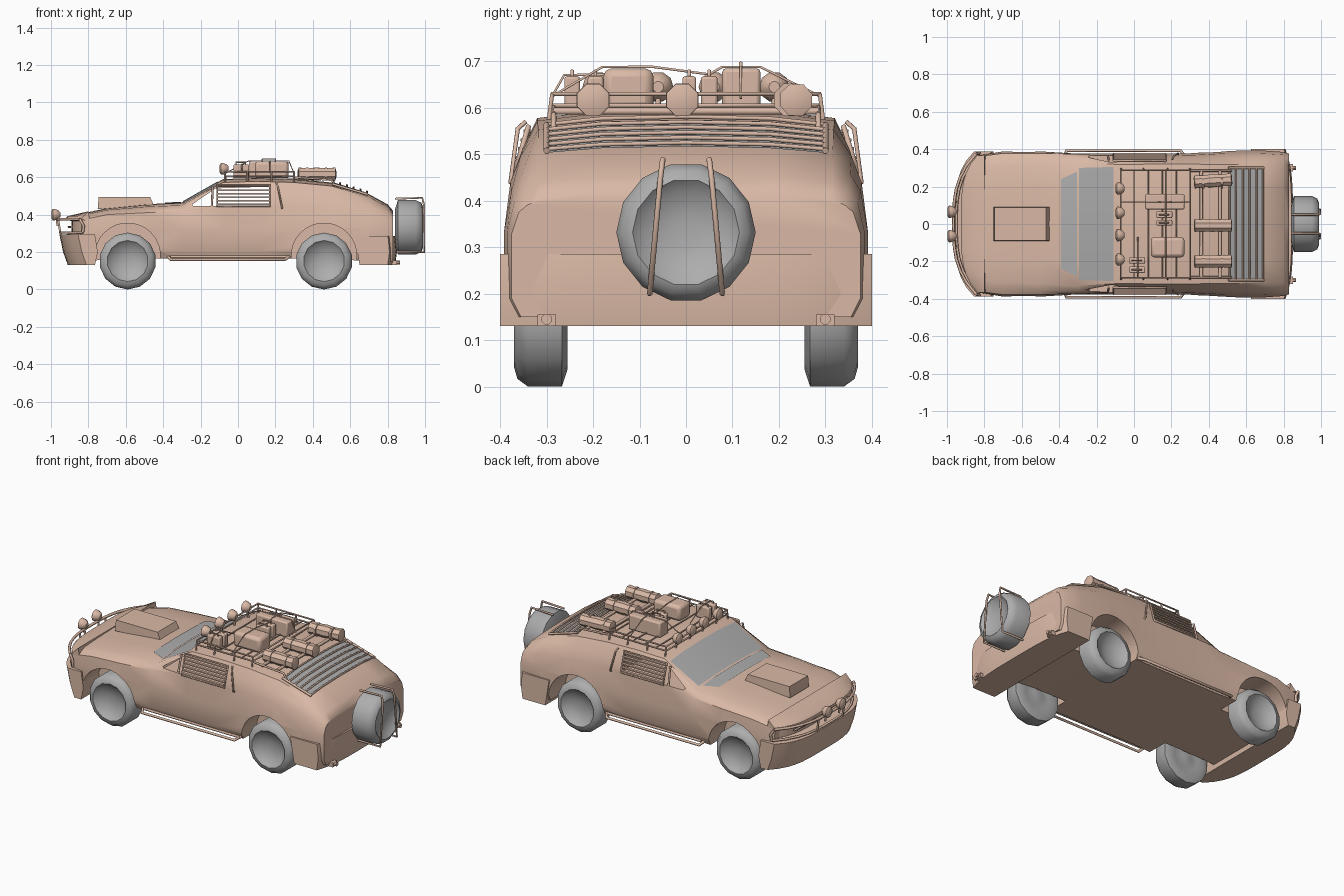
import bpy, bmesh, math
from mathutils import Vector, Matrix

if "Cube" in bpy.data.objects:
    bpy.data.objects.remove(bpy.data.objects["Cube"])

def mat(name, rgb):
    m = bpy.data.materials.new(name)
    m.diffuse_color = (*rgb, 1)
    m.use_nodes = True
    m.node_tree.nodes["Principled BSDF"].inputs["Base Color"].default_value = m.diffuse_color
    return m

TAN = mat("tan paint", (0.70, 0.485, 0.38))
GREY = mat("grey glass and rubber", (0.42, 0.42, 0.42))

def make(name, verts, faces, m=TAN, smooth=35):
    bm = bmesh.new()
    vs = [bm.verts.new(v) for v in verts]
    for f in faces:
        bm.faces.new([vs[i] for i in f])
    bmesh.ops.recalc_face_normals(bm, faces=bm.faces)
    me = bpy.data.meshes.new(name)
    bm.to_mesh(me)
    bm.free()
    me.materials.append(m)
    ob = bpy.data.objects.new(name, me)
    bpy.context.collection.objects.link(ob)
    bpy.ops.object.select_all(action='DESELECT')
    ob.select_set(True)
    bpy.context.view_layer.objects.active = ob
    if smooth:
        bpy.ops.object.shade_smooth_by_angle(angle=math.radians(smooth))
    return ob

def loft(name, rings, m=TAN, smooth=35, caps=True):
    n = len(rings[0])
    faces = [(i*n+j, i*n+(j+1) % n, (i+1)*n+(j+1) % n, (i+1)*n+j)
             for i in range(len(rings)-1) for j in range(n)]
    if caps:
        faces += [tuple(range(n)), tuple(range((len(rings)-1)*n, len(rings)*n))]
    return make(name, [v for r in rings for v in r], faces, m, smooth)

def box(name, x, y, z, m=TAN, bevel=0.0):
    ob = loft(name, [[(a, y[0], z[0]), (a, y[1], z[0]), (a, y[1], z[1]), (a, y[0], z[1])] for a in x], m, 40)
    if bevel:
        b = ob.modifiers.new("bevel", 'BEVEL')
        b.width, b.segments = bevel, 2
    return ob

def lathe(name, profile, axis, loc, n=14, m=TAN, smooth=35):
    # profile of (radius, distance along axis)
    rot = Vector((0, 0, 1)).rotation_difference(Vector(axis)).to_matrix()
    rings = [[Vector(loc) + rot @ Vector((r*math.cos(2*math.pi*(i+.5)/n), r*math.sin(2*math.pi*(i+.5)/n), d))
              for i in range(n)] for r, d in profile]
    return loft(name, rings, m, smooth)

def tube(name, pts, r=0.006, cyclic=False):
    cu = bpy.data.curves.new(name, 'CURVE')
    cu.dimensions, cu.bevel_depth, cu.bevel_resolution, cu.use_fill_caps = '3D', r, 1, True
    sp = cu.splines.new('POLY')
    sp.points.add(len(pts)-1)
    for p, c in zip(sp.points, pts):
        p.co = (*c, 1)
    sp.use_cyclic_u = cyclic
    cu.materials.append(TAN)
    ob = bpy.data.objects.new(name, cu)
    bpy.context.collection.objects.link(ob)
    bpy.ops.object.select_all(action='DESELECT')
    ob.select_set(True)
    bpy.context.view_layer.objects.active = ob
    bpy.ops.object.convert(target='MESH')
    return ob

def cut(ob, cutter):
    cutter.hide_render = True
    md = ob.modifiers.new("cut", 'BOOLEAN')
    md.operation, md.object, md.solver = 'DIFFERENCE', cutter, 'EXACT'
    bpy.context.view_layer.objects.active = ob
    bpy.ops.object.modifier_apply(modifier="cut")
    bpy.data.objects.remove(cutter)

# body shell: x, floor z, sill width, belt z, shoulder w, shoulder z, top w, top z, centre z
ST = [(-.84, .15, .365, .31, .36, .37, .30, .395, .405), (-.70, .16, .388, .33, .378, .40, .31, .425, .435),
      (-.50, .165, .388, .33, .378, .41, .32, .442, .455), (-.30, .165, .376, .32, .372, .42, .33, .45, .465),
      (-.08, .165, .376, .32, .366, .45, .318, .572, .590), (.10, .165, .376, .32, .366, .45, .32, .578, .597),
      (.30, .165, .378, .32, .368, .45, .32, .572, .592), (.50, .165, .392, .33, .378, .44, .318, .553, .572),
      (.70, .15, .392, .33, .376, .42, .315, .495, .51), (.80, .15, .385, .33, .37, .395, .315, .442, .455),
      (.83, .15, .375, .33, .36, .375, .31, .405, .42)]

def top_z(x, y):
    for a, b in zip(ST, ST[1:]):
        if a[0] <= x <= b[0]:
            t = (x-a[0])/(b[0]-a[0])
            w, zt, zc = [a[k]+t*(b[k]-a[k]) for k in (6, 7, 8)]
            u = abs(y)/w
            return zc-.004*u/.6 if u < .6 else zc-.004+(zt-zc+.004)*(u-.6)/.4

rings = []
for x, zb, w, zs, wh, zh, wt, zt, zc in ST:
    half = [(w-.02, zb), (w, zb+.04), (w, zs), (wh, zh), ((wh+wt)/2+.008, (zh+zt)/2), (wt, zt), (wt*.6, zc-.004)]
    rings.append([(x, 0, zb)] + [(x, y, z) for y, z in half] + [(x, 0, zc)] + [(x, -y, z) for y, z in half[::-1]])
body = loft("body_shell", rings, smooth=40)

# wheel arches and open side windows
for x in (-.59, .46):
    for s in (1, -1):
        cut(body, lathe("arch_cutter", [(.175, 0), (.175, .3)], (0, s, 0), (x, s*.235, .18), 28))
win = [(-.245, .455), (-.12, .54), (.17, .55), (.17, .445), (-.24, .445)]
cut(body, loft("window_cutter", [[(x, y, z) for x, z in win] for y in (-.5, .5)], smooth=0))
bpy.ops.object.select_all(action='DESELECT')
body.select_set(True)
bpy.ops.object.shade_smooth_by_angle(angle=math.radians(40))

# bumpers and grille wrapped round the ends
def wrap(name, prof, ymax, bend, x_lim):
    rs = []
    for i in range(17):
        y = ymax*(i/8-1)
        d = bend*abs(i/8-1)**4
        rs.append([(x+(d if (x-x_lim)*bend < 0 else 0), y, z) for x, z in prof])
    loft(name, rs)
wrap("front_bumper", [(-.955, .295), (-.935, .2), (-.91, .13), (-.765, .13), (-.75, .2), (-.765, .295)], .388, .10, -.85)
wrap("grille", [(-.93, .29), (-.89, .305), (-.89, .365), (-.925, .378), (-.91, .392), (-.80, .418), (-.78, .30)], .365, .085, -.85)
wrap("rear_bumper", [(.842, .285), (.85, .2), (.84, .13), (.65, .13), (.625, .285)], .40, -.04, .75)
tube("grille_bar", [(-.89, -.25, .335), (-.905, 0, .335), (-.89, .25, .335)], .006)

# glass plates following the top surface
def plate(name, x0, w0, x1, w1):
    us = [-1, -.6, 0, .6, 1]
    v = [(x, w*u, top_z(x, w*u)+.004) for x, w in ((x0, w0), (x1, w1)) for u in us]
    make(name, v, [(i, i+1, i+6, i+5) for i in range(4)], GREY)
plate("windshield", -.295, .30, -.11, .305)
plate("cowl_panel", -.39, .24, -.305, .28)
plate("rear_window", .505, .30, .69, .30)
for i in range(6):
    x = .51+i*.036
    x = min(x, .692)
    tube("rear_louvre", [(x, u*.3, top_z(x, u*.3)+.012) for u in (-1, -.6, 0, .6, 1)], .005)
for s in (1, -1):
    tube("rear_louvre_frame", [(x, s*.3, top_z(x, .3)+.01) for x in (.505, .695)], .007)

# hood scoop
loft("hood_scoop", [[(-.75, y, .43), (-.745, y*.97, .495), (-.47, y*.97, .495), (-.45, y, .45)]
                    for y in (-.09, .09)], smooth=0)

# wheels and spare
TYRE = [(.03, .0), (.08, .012), (.115, 0), (.152, .012), (.152, .085), (.135, .108), (.11, .115), (.085, .09), (.03, .075)]
for x in (-.59, .46):
    for s in (1, -1):
        lathe("wheel", TYRE, (0, s, 0), (x, s*.255, .152), 14, GREY, 50)
lathe("spare_wheel", [(.1, 0), (.15, .015), (.15, .11), (.135, .14), (.115, .148), (.09, .125), (.03, .115)],
      (1, 0, 0), (.84, 0, .332), 14, GREY, 50)
for s in (1, -1):
    tube("spare_strap", [(.84, s*.05, .485), (.985, s*.05, .49), (.995, s*.055, .45), (.995, s*.078, .20), (.84, s*.078, .2)], .006)
    box("tow_mount", (.82, .85), (s*.30-.02, s*.30+.02), (.13, .155))
    lathe("tow_hook", [(.008, 0), (.012, .01), (.012, .025)], (1, 0, 0), (.84, s*.30, .145), 8)

# side steps, window louvres, pillar bars
for s in (1, -1):
    tube("side_step", [(-.38, s*.35, .18), (-.36, s*.392, .16), (.25, s*.392, .16), (.28, s*.35, .18)], .008)
    tube("side_step_inner", [(-.36, s*.37, .175), (.27, s*.37, .175)], .007)
    wy = lambda z: .375-(z-.44)*.3
    for i in range(6):
        z = .455+i*.019
        box("window_slat", (-.11, .17), (s*wy(z)-.008, s*wy(z)+.008), (z-.0035, z+.0035))
    tube("window_frame", [(x, s*wy(z), z) for x, z in ((-.11, .445), (-.11, .56), (.17, .56), (.17, .445))], .006, True)
    tube("pillar_bar", [(.205, s*.345, .57), (.212, s*.362, .555), (.235, s*.378, .44), (.235, s*.36, .43)], .005)
    tube("window_post", [(-.14, s*.365, .445), (-.135, s*.34, .55)], .006)

# front bull bar
def arc(x, z, w, b):
    return [(x+b*abs(i/6-1)**3, w*(i/6-1), z) for i in range(13)]
tube("bull_bar_upper", arc(-.965, .375, .375, .12), .008)
tube("bull_bar_lower", arc(-.95, .305, .375, .12), .007)
for s in (1, -1):
    tube("bull_bar_end", [(-.845, s*.375, .375), (-.825, s*.38, .34), (-.83, s*.375, .305)], .008)
    tube("bull_bar_post", [(-.962, s*.12, .375), (-.948, s*.12, .29)], .006)

# lamps
LAMP = [(.012, -.02), (.026, -.008), (.033, .012), (.033, .02), (.02, .028)]
lamps = [(-.97, y, .40) for y in (-.065, .065)] + [(-.07, y, .645) for y in (-.19, -.06, .06, .19)]
for x, y, z in lamps:
    lathe("lamp", LAMP, (-1, 0, 0), (x, y, z), 10)
    tube("lamp_post", [(x, y, z-.02), (x+.005, y, z-.06)], .006)

# roof rack
for z in (.605, .63):
    tube("rack_rail", [(-.07, -.288, z), (-.07, .288, z), (.30, .288, z), (.30, -.288, z)], .005, True)
for s in (1, -1):
    for x in (-.07, .05, .18, .30):
        tube("rack_post", [(x, s*.288, .63), (x, s*.295, .575)], .005)
    tube("rear_rack_side", [(.30, s*.285, .60), (.50, s*.285, .585), (.52, s*.285, .555)], .006)
for x in (0, .075, .15, .225):
    tube("rack_crossbar", [(x, -.288, .605), (x, .288, .605)], .004)
for x in (.36, .46):
    tube("rear_crossbar", [(x, -.285, .593), (x, .285, .593)], .009)

# roof cargo
box("cargo_case", (.06, .27), (.078, .16), (.595, .685), bevel=.008)
box("cargo_bag", (.09, .27), (-.178, -.07), (.595, .685), bevel=.018)
cans = [(-.025, -.262, -.228), (-.025, -.212, -.178), (.12, -.008, .022), (.12, .032, .068)]
for x, y0, y1 in cans:
    box("fuel_can", (x, x+.085), (y0, y1), (.595, .668), bevel=.006)
    m = (y0+y1)/2
    tube("can_handle", [(x+.015, m, .665), (x+.015, m, .68), (x+.065, m, .68), (x+.065, m, .665)], .004)
tube("case_handle", [(.13, .118, .683), (.13, .118, .697), (.2, .118, .697), (.2, .118, .683)], .004)
for x, y in ((.32, .225), (.32, -.008), (.32, -.20)):
    lathe("bedroll", [(.022, 0), (.037, .005), (.033, .05), (.037, .10), (.033, .15), (.037, .2), (.022, .205)],
          (1, .06 if y > .1 else 0, 0), (x, y, .617), 8)
    for dx in (.05, .15):
        lathe("bedroll_strap", [(.038, 0), (.038, .012)], (1, 0, 0), (x+dx-.006, y, .617), 8)

# lashing ropes
tube("rope", [(.17, -.288, .625), (.17, -.18, .688), (.17, -.07, .688), (.17, .05, .672), (.17, .078, .688),
              (.17, .16, .688), (.17, .288, .625)], .003)
tube("rope", [(.02, -.288, .625), (.02, -.262, .671), (.02, -.178, .671), (.02, -.07, .61)], .003)
tube("rope", [(-.07, .118, .62), (.058, .118, .688), (.272, .118, .688), (.30, .118, .62)], .003)
